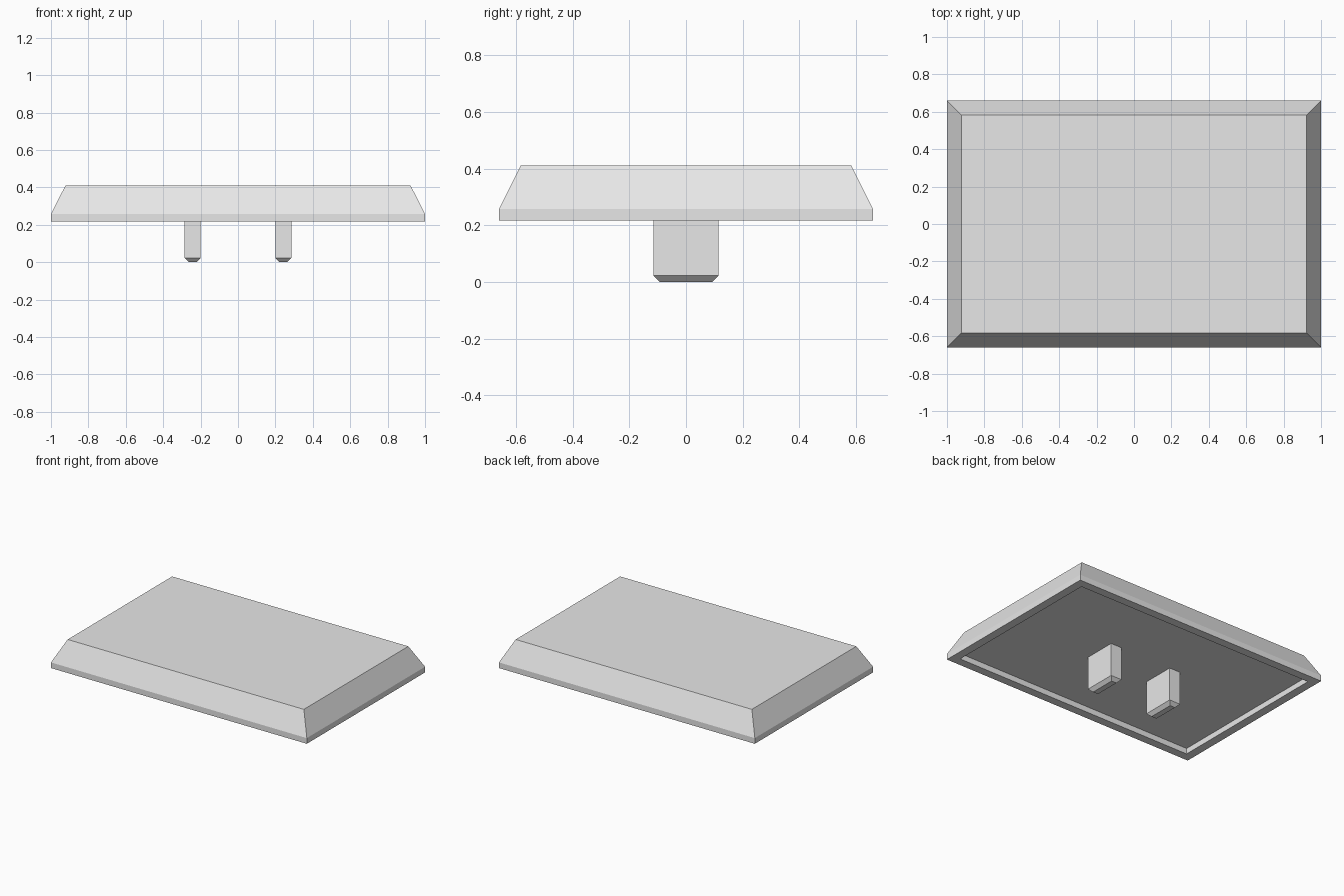
import bpy
import bmesh

cube = bpy.data.objects.get("Cube")
if cube:
    bpy.data.objects.remove(cube, do_unlink=True)

GREY = (0.8, 0.8, 0.8, 1.0)
grey = bpy.data.materials.new("light_grey")
grey.use_nodes = True
grey.diffuse_color = GREY
grey.node_tree.nodes["Principled BSDF"].inputs["Base Color"].default_value = GREY


def stacked_rectangles(name, sections, center_x=0.0):
    """Loft a closed solid through rectangles given as (half_x, half_y, z)."""
    bm = bmesh.new()
    rings = []
    for hx, hy, z in sections:
        rings.append([bm.verts.new((center_x + sx * hx, sy * hy, z))
                      for sx, sy in ((-1, -1), (1, -1), (1, 1), (-1, 1))])
    for low, high in zip(rings, rings[1:]):
        for i in range(4):
            j = (i + 1) % 4
            bm.faces.new((low[i], low[j], high[j], high[i]))
    bm.faces.new(rings[0])
    bm.faces.new(rings[-1])
    bmesh.ops.recalc_face_normals(bm, faces=bm.faces)
    mesh = bpy.data.meshes.new(name)
    bm.to_mesh(mesh)
    bm.free()
    mesh.materials.append(grey)
    obj = bpy.data.objects.new(name, mesh)
    bpy.context.collection.objects.link(obj)
    return obj


# Cover plate: recessed underside, flat rim, short upright edge, sloped sides
half_x, half_y = 1.0, 0.66
rim, slope = 0.06, 0.077
bottom, edge_top, top = 0.217, 0.257, 0.41
stacked_rectangles("cover_plate", [
    (half_x - rim, half_y - rim, edge_top),
    (half_x - rim, half_y - rim, bottom),
    (half_x, half_y, bottom),
    (half_x, half_y, edge_top),
    (half_x - slope, half_y - slope, top),
])

# Two pegs with bevelled tips, reaching up to the recess
peg_x, peg_y, bevel = 0.043, 0.115, 0.023
for side, sign in (("left", 1), ("right", -1)):
    stacked_rectangles(side + "_peg", [
        (peg_x - bevel, peg_y - bevel, 0.0),
        (peg_x, peg_y, bevel),
        (peg_x, peg_y, edge_top),
    ], center_x=sign * 0.243)
